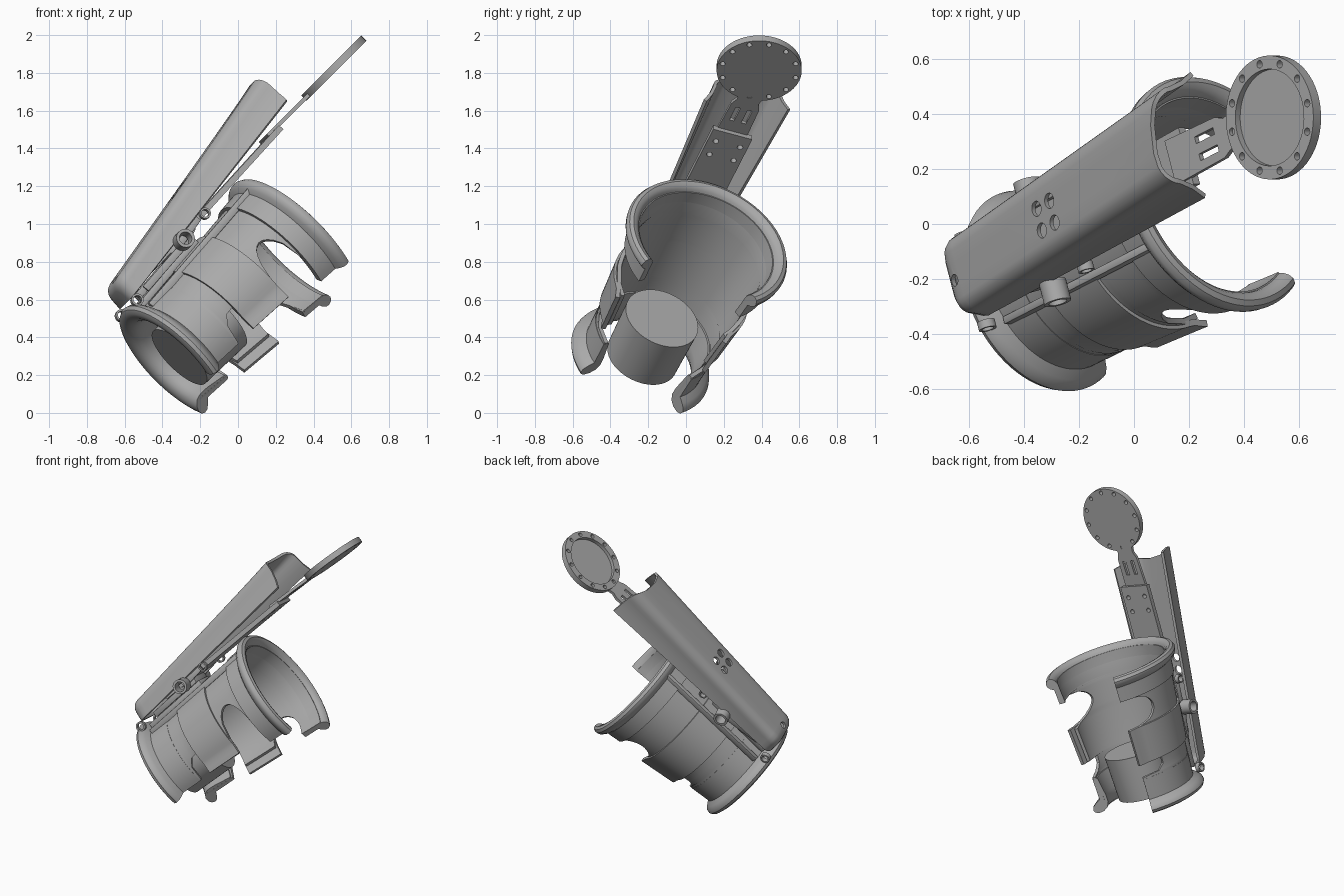
import bpy, bmesh, math
from mathutils import Matrix, Vector

if "Cube" in bpy.data.objects:
    bpy.data.objects.remove(bpy.data.objects["Cube"])

grey = bpy.data.materials.new("plain grey")
grey.use_nodes = True
grey.diffuse_color = (0.4, 0.4, 0.4, 1)
grey.node_tree.nodes["Principled BSDF"].inputs["Base Color"].default_value = (0.4, 0.4, 0.4, 1)

# Working frame: X along the cuff, Y across it, Z out of its back
FRAME = Matrix.Rotation(math.radians(-45), 4, 'Y') @ Matrix.Rotation(math.radians(20), 4, 'Z')


def finish(name, bm, cutter=None, thickness=0, bevel=0):
    """Turn a bmesh into a tilted, shaded object with its modifiers applied."""
    bmesh.ops.recalc_face_normals(bm, faces=bm.faces)
    bm.transform(FRAME)
    mesh = bpy.data.meshes.new(name)
    bm.to_mesh(mesh)
    bm.free()
    mesh.materials.append(grey)
    ob = bpy.data.objects.new(name, mesh)
    bpy.context.collection.objects.link(ob)
    if thickness:
        mod = ob.modifiers.new("wall", 'SOLIDIFY')
        mod.thickness, mod.offset = thickness, 0
    if bevel:
        mod = ob.modifiers.new("soft", 'BEVEL')
        mod.width, mod.segments = bevel, 2
    if cutter:
        mod = ob.modifiers.new("holes", 'BOOLEAN')
        mod.operation, mod.object, mod.solver = 'DIFFERENCE', cutter, 'EXACT'
    bpy.ops.object.select_all(action='DESELECT')
    ob.select_set(True)
    bpy.context.view_layer.objects.active = ob
    if ob.modifiers:
        bpy.ops.object.convert(target='MESH')
    bpy.ops.object.shade_smooth_by_angle(angle=math.radians(35))
    if cutter:
        bpy.data.objects.remove(cutter)
    return ob


def box(bm, a, b, width, height):
    """Bar from point a to point b."""
    a, b = Vector(a), Vector(b)
    d = b - a
    rot = d.to_track_quat('X', 'Z').to_matrix().to_4x4()
    m = Matrix.Translation((a + b) / 2) @ rot @ Matrix.Diagonal((d.length, width, height, 1))
    bmesh.ops.create_cube(bm, size=1, matrix=m)


def cyl(bm, centre, r, depth, axis='Z', segs=24, r2=None):
    turn = {'Z': Matrix(), 'X': Matrix.Rotation(math.pi / 2, 4, 'Y'),
            'Y': Matrix.Rotation(math.pi / 2, 4, 'X')}[axis]
    bmesh.ops.create_cone(bm, cap_ends=True, segments=segs, radius1=r, radius2=r2 or r,
                          depth=depth, matrix=Matrix.Translation(centre) @ turn)


def skin(bm, rows, closed=False):
    """Bridge rows of points with quads; closed rows also get end caps."""
    vs = [[bm.verts.new(p) for p in row] for row in rows]
    n = len(rows[0])
    for r, s in zip(vs, vs[1:]):
        for i in range(n if closed else n - 1):
            j = (i + 1) % n
            bm.faces.new((r[i], r[j], s[j], s[i]))
    if closed:
        bm.faces.new(vs[0])
        bm.faces.new(vs[-1])
    return vs


LEFT, RIGHT = math.radians(127), math.radians(142)


def on_cuff(l, r, s):
    """Point on the cuff; s runs from -1 (one tip) to 1 (other tip)."""
    t = s * (RIGHT if s > 0 else LEFT)
    f = (l + 0.12) / 0.96
    return (l, -0.215 + 0.03 * f + r * math.sin(t), 0.43 - 0.01 * f + r * math.cos(t))


def cuff_radius(l):
    return 0.302 + 0.085 * (l + 0.12) / 0.96


def arc(right=1, left=1):
    return [-right + (right + left) * i / 56 for i in range(57)]


# Cuff shell, notched between the wrapping straps, deeper on its right side
bm = bmesh.new()
notches = [(-0.11, 0.95, 1), (0.1, 0.95, 1), (0.11, 0.8, 0.85), (0.15, 0.73, 0.8),
           (0.2, 0.72, 0.8), (0.21, 0.9, 0.95), (0.45, 0.9, 0.95)]
for k in range(11):
    dip = math.sqrt(max(0, math.sin(math.pi * k / 10)))
    notches.append((0.46 + 0.21 * k / 10, 0.8 - 0.26 * dip, 0.9 - 0.14 * dip))
notches += [(0.68, 1, 1), (0.82, 1, 1)]
skin(bm, [[on_cuff(l, cuff_radius(l), s) for s in arc(a, b)] for l, a, b in notches])
finish("cuff_shell", bm, thickness=0.022)

# Middle strap, with tips flicked outward
bm = bmesh.new()
skin(bm, [[on_cuff(l, cuff_radius(l) + 0.012 + 0.4 * max(0, abs(i / 28 - 1) - 0.92), s)
           for i, s in enumerate(arc(0.92))] for l in (0.2, 0.46)])
finish("middle_strap", bm, thickness=0.024)

# Rolled end rims
rims = {
    "large_rim": (1, [(0.67, 0.4), (0.775, 0.408), (0.79, 0.432), (0.81, 0.449), (0.83, 0.452),
                      (0.85, 0.442), (0.858, 0.422), (0.852, 0.402), (0.835, 0.385), (0.8, 0.373),
                      (0.67, 0.36)]),
    "small_rim": (0.95, [(0.09, 0.334), (-0.06, 0.327), (-0.08, 0.36), (-0.1, 0.382),
                         (-0.12, 0.388), (-0.14, 0.378), (-0.15, 0.355), (-0.145, 0.32),
                         (-0.125, 0.29), (-0.09, 0.275), (-0.04, 0.277), (0.09, 0.3)])}
for name, (right, profile) in rims.items():
    bm = bmesh.new()
    skin(bm, [[on_cuff(l, r, s) for l, r in profile] for s in arc(right)], closed=True)
    finish(name, bm)

# Solid plug inside the small end
bm = bmesh.new()
cyl(bm, (0.065, -0.215, 0.428), 0.196, 0.31, 'X', 64, 0.204)
finish("inner_plug", bm)

# Mount on the back of the cuff: slab, rails, links, hinge tubes and eyes
MID = -0.19
slab = bmesh.new()
box(slab, (-0.06, MID, 0.765), (0.42, MID, 0.8), 0.2, 0.04)
box(slab, (0.26, MID, 0.84), (0.4, MID, 0.85), 0.22, 0.07)
finish("mount_slab", slab, bevel=0.008)
for side, label in ((-1, "right"), (1, "left")):
    bm = bmesh.new()
    box(bm, (-0.05, MID + side * 0.165, 0.725), (0.81, MID + side * 0.185, 0.785), 0.03, 0.042)
    finish(label + "_rail", bm, bevel=0.005)
    bm = bmesh.new()
    box(bm, (0.02, MID + side * 0.1, 0.81), (0.32, MID + side * 0.15, 0.83), 0.025, 0.04)
    box(bm, (0.32, MID + side * 0.13, 0.85), (0.5, MID + side * 0.13, 0.88), 0.02, 0.04)
    finish(label + "_link", bm, bevel=0.004)
    for name, l, off, n, r, depth in (("hinge_tube", 0.333, 0.195, 0.85, 0.05, 0.08),
                                      ("small_eye", 0.53, 0.17, 0.87, 0.03, 0.03),
                                      ("end_eye", -0.085, 0.17, 0.8, 0.033, 0.03)):
        hole = bmesh.new()
        cyl(hole, (l, MID + side * off, n), r * 0.68, 0.2, 'Y')
        cutter = finish("cutter", hole)
        bm = bmesh.new()
        cyl(bm, (l, MID + side * off, n), r, depth, 'Y', 32)
        finish(label + "_" + name, bm, cutter)


# Trough: widening channel, closed at the low end, scooped at the open end
def trough_row(l, drop=0, pinch=0):
    f = max(l, 0) / 1.35
    mid = -0.187 + 0.04 * f
    top, low = 0.958 + 0.159 * l - drop, 0.838 + 0.11 * l
    ht, hb = 0.137 + 0.03 * f - pinch, 0.147 + 0.073 * f - pinch
    c = 0.05 + 0.015 * f
    half = [(hb, low), (ht + 0.4 * (hb - ht), low + 0.3 * (top - low)), (ht, top - c)]
    half += [(ht - c + c * math.cos(a), top - c + c * math.sin(a))
             for a in (math.pi / 10 * k for k in range(1, 6))]
    half.append((ht * 0.3, top))
    pts = half + [(-w, n) for w, n in reversed(half)]
    return [(l + 0.2 * w * f - 0.05 * f ** 6 * max(0, 1 - (w / ht) ** 2), mid + w, n)
            for w, n in pts]


holes = bmesh.new()
for a in (-1, 1):
    for b in (-1, 1):
        cyl(holes, (0.578 + a * 0.042, -0.178 + b * 0.042, 1.05), 0.028, 0.2)
cyl(holes, (-0.035, -0.205, 0.95), 0.022, 0.12)
cutter = finish("cutter", holes)
bm = bmesh.new()
rows = [trough_row(-0.08, 0.035, 0.05), trough_row(-0.072, 0.016, 0.025),
        trough_row(-0.055, 0.005, 0.008), trough_row(-0.03)]
rows += [trough_row(1.35 * i / 12) for i in range(13)]
grid = skin(bm, rows)
bm.faces.new(grid[0])
finish("trough", bm, cutter, thickness=0.018)

# Arm: long screwed plate under the trough and a slotted neck
ARM = -0.175
holes = bmesh.new()
for l in (1.03, 1.13):
    for side in (-1, 1):
        cyl(holes, (l, ARM + side * 0.068, 0.92), 0.015, 0.3)
cutter = finish("cutter", holes)
bm = bmesh.new()
box(bm, (0.15, MID, 0.862), (1.205, ARM, 0.908), 0.22, 0.032)
finish("arm_plate", bm, cutter)

slots = bmesh.new()
for side in (-1, 1):
    w = ARM + side * 0.033
    box(slots, (1.28, w, 0.93), (1.38, w, 0.93), 0.026, 0.2)
cutter = finish("cutter", slots)
bm = bmesh.new()
skin(bm, [[(l, ARM + a * h, 0.926 + b * 0.01) for a, b in ((-1, -1), (1, -1), (1, 1), (-1, 1))]
          for l, h in ((1.13, 0.085), (1.4, 0.078), (1.44, 0.06), (1.5, 0.07))], closed=True)
finish("slotted_neck", bm, cutter)

# Round end pad: recessed dish with a ring of twelve holes
HUB = Vector((1.682, -0.2, 0.932))
holes = bmesh.new()
cyl(holes, HUB + Vector((0, 0, 0.04)), 0.176, 0.09, segs=64)
for k in range(12):
    a = math.radians(30 * k - 5)
    cyl(holes, HUB + 0.2 * Vector((math.cos(a), math.sin(a), 0)), 0.014, 0.2, segs=12)
cutter = finish("cutter", holes)
bm = bmesh.new()
cyl(bm, HUB, 0.225, 0.04, segs=64)
finish("round_pad", bm, cutter)
